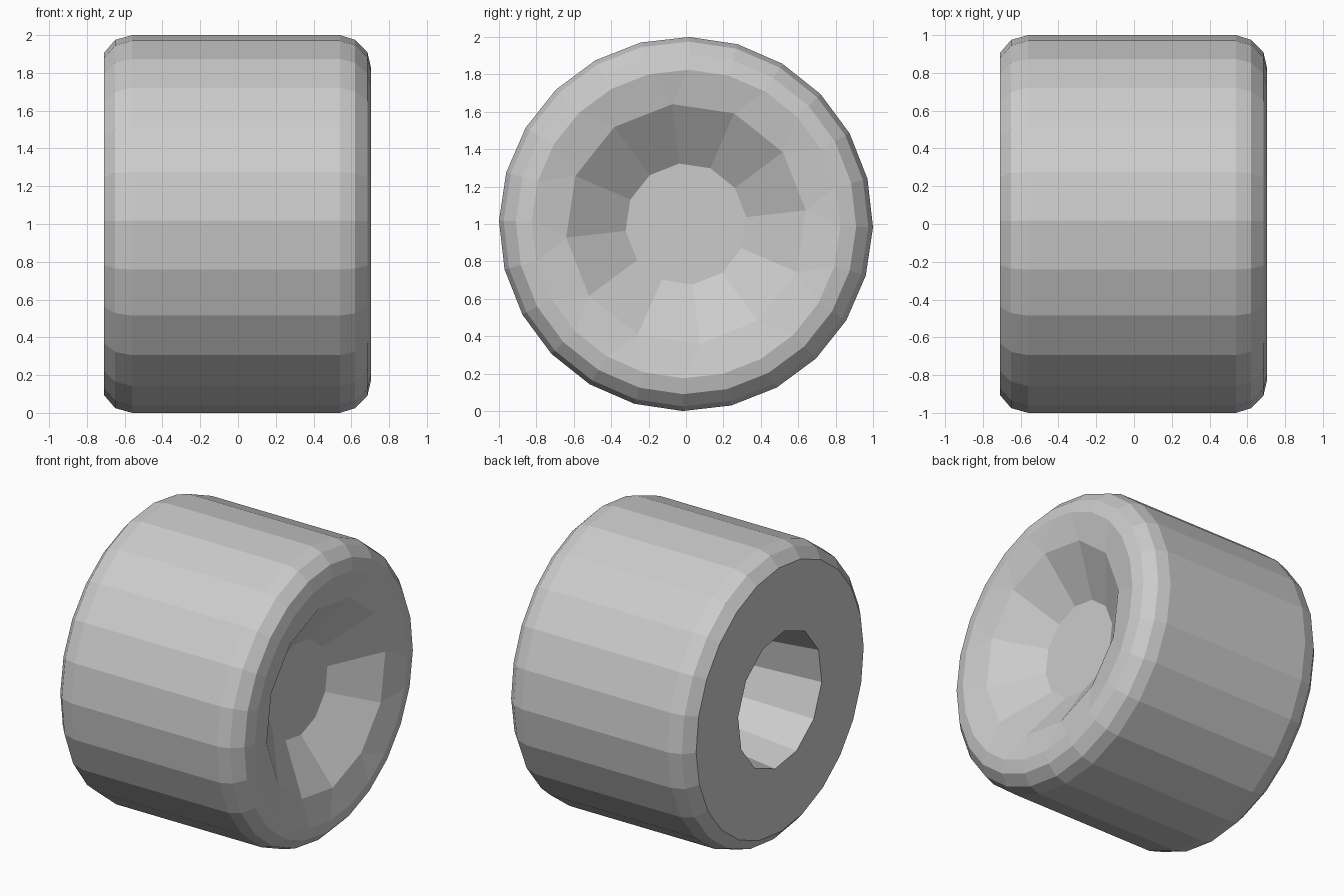
import bpy
import bmesh
import math

if "Cube" in bpy.data.objects:
    bpy.data.objects.remove(bpy.data.objects["Cube"], do_unlink=True)

grey = bpy.data.materials.new("plain_grey")
grey.use_nodes = True
grey.diffuse_color = (0.6, 0.6, 0.6, 1)
grey.node_tree.nodes["Principled BSDF"].inputs["Base Color"].default_value = grey.diffuse_color

COARSE, FINE = 12, 24
START = {COARSE: math.radians(6.5), FINE: math.radians(-1)}


def ring(bm, x, radius, sides):
    """Circle of vertices around the axle, seen counter-clockwise from +x."""
    verts = []
    for i in range(sides):
        a = START[sides] + math.tau * i / sides
        verts.append(bm.verts.new((x, radius * math.cos(a), 1 + radius * math.sin(a))))
    return verts


def bridge(bm, a, b):
    """Join two rings; a ring with half the sides gets alternating triangles and quads."""
    if len(a) == len(b):
        for i in range(len(a)):
            j = (i + 1) % len(a)
            bm.faces.new((a[i], a[j], b[j], b[i]))
        return
    few, many = sorted((a, b), key=len)
    for i in range(len(few)):
        j = (i + 1) % len(few)
        bm.faces.new((few[i], many[2 * i], many[2 * i + 1]))
        bm.faces.new((few[i], many[2 * i + 1], many[2 * j], few[j]))


def make_object(name, bm):
    mesh = bpy.data.meshes.new(name)
    bm.to_mesh(mesh)
    bm.free()
    mesh.materials.append(grey)
    bpy.context.collection.objects.link(bpy.data.objects.new(name, mesh))


# Wheel body: axle bore, flat inner side, rounded tread and dished outer side
HUB = (0.45, 0.325, COARSE)
profile = [
    HUB,
    (-0.71, 0.455, COARSE),
    (-0.71, 0.905, FINE),
    (-0.65, 0.975, FINE),
    (-0.56, 1.0, FINE),
    (0.54, 1.0, FINE),
    (0.62, 0.975, FINE),
    (0.685, 0.91, FINE),
    (0.705, 0.825, FINE),
    (0.665, 0.645, COARSE),
]
bm = bmesh.new()
rings = [ring(bm, *p) for p in profile]
for i, r in enumerate(rings):
    bridge(bm, r, rings[(i + 1) % len(rings)])
bmesh.ops.recalc_face_normals(bm, faces=bm.faces)
make_object("wheel_body", bm)

# Disc closing the end of the bore, facing the open inner side
bm = bmesh.new()
bm.faces.new(reversed(ring(bm, *HUB)))
make_object("bore_end_cap", bm)
